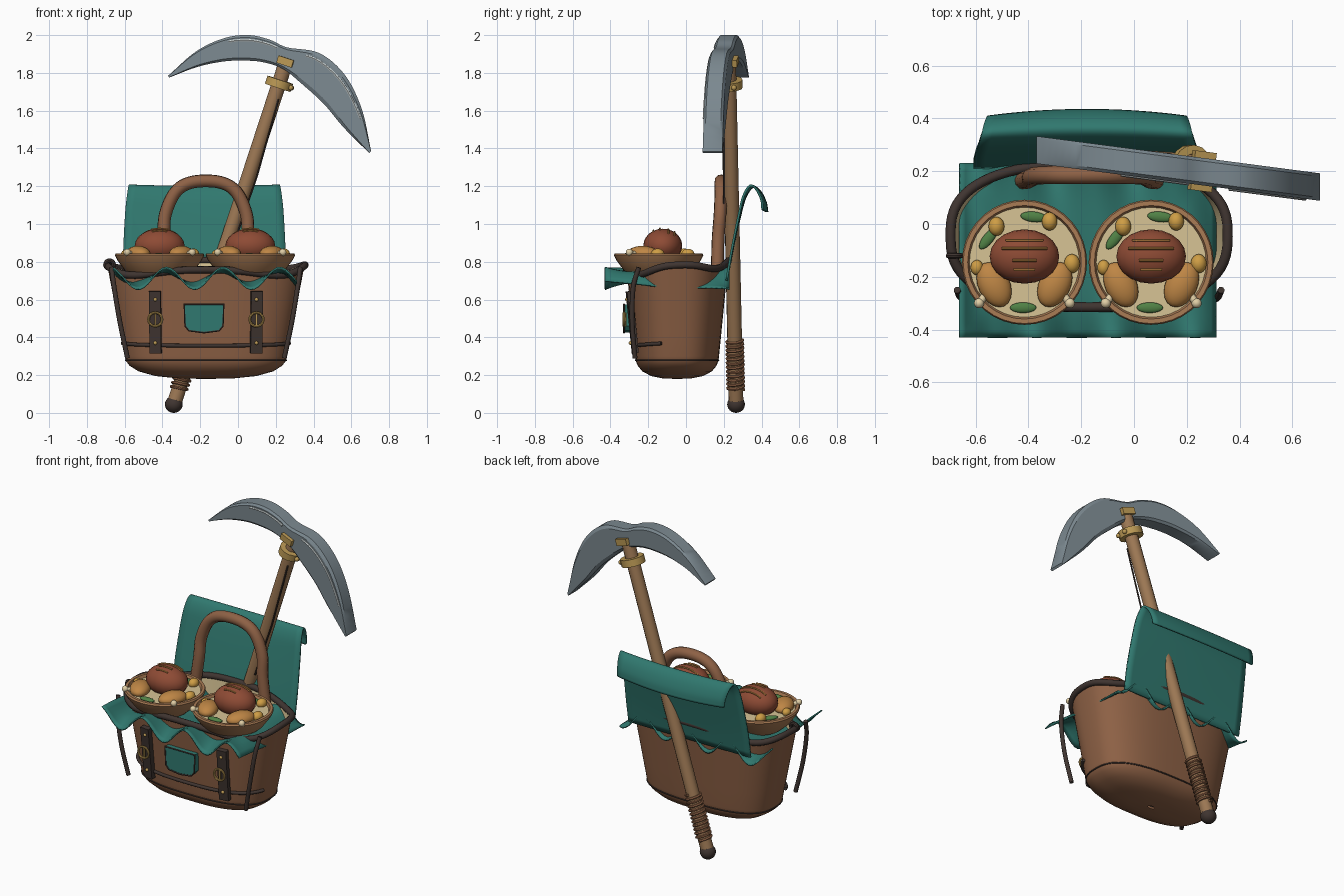
import bpy, bmesh, math
from mathutils import Vector

if "Cube" in bpy.data.objects:
    bpy.data.objects.remove(bpy.data.objects["Cube"])

CX, N = -0.17, 2.7
mats = {}
LEATHER, DARK, TEAL = (.27, .12, .06), (.05, .035, .03), (.03, .19, .16)
WOOD, BRASS, STEEL = (.34, .19, .09), (.50, .32, .09), (.20, .25, .28)
TAN, BOWL, MEAT = (.68, .55, .30), (.40, .20, .09), (.27, .07, .035)
ROAST, YELLOW, GREEN = (.52, .24, .06), (.62, .34, .06), (.08, .22, .06)
PALE, BONE = (.60, .65, .65), (.75, .62, .38)


def finish(o, name, col, angle=40):
    o.name = name
    if col not in mats:
        mats[col] = bpy.data.materials.new("colour_%d" % len(mats))
        mats[col].diffuse_color = (*col, 1)
    o.data.materials.clear()
    o.data.materials.append(mats[col])
    bpy.ops.object.select_all(action='DESELECT')
    o.select_set(True)
    bpy.context.view_layer.objects.active = o
    if angle:
        bpy.ops.object.shade_smooth_by_angle(angle=math.radians(angle))
    return o


def loft(name, rows, col, closed=False, caps=False, thick=0, angle=40):
    """Skin a list of point rows."""
    bm = bmesh.new()
    vs = [[bm.verts.new(p) for p in r] for r in rows]
    n = len(rows[0])
    for a, b in zip(vs, vs[1:]):
        for i in range(n if closed else n - 1):
            j = (i + 1) % n
            bm.faces.new((a[i], a[j], b[j], b[i]))
    if caps:
        bm.faces.new(vs[0])
        bm.faces.new(vs[-1])
    bmesh.ops.recalc_face_normals(bm, faces=bm.faces)
    me = bpy.data.meshes.new(name)
    bm.to_mesh(me)
    bm.free()
    o = bpy.data.objects.new(name, me)
    bpy.context.collection.objects.link(o)
    if thick:
        m = o.modifiers.new("thickness", 'SOLIDIFY')
        m.thickness, m.offset = thick, 0
    return finish(o, name, col, angle)


def spline(pts, k=6):
    """Catmull-Rom smoothing of a few points."""
    p = [Vector(q) for q in pts]
    p = [2 * p[0] - p[1]] + p + [2 * p[-1] - p[-2]]
    out = []
    for a, b, c, d in zip(p, p[1:], p[2:], p[3:]):
        for i in range(k):
            t = i / k
            out.append(.5 * (2 * b + (c - a) * t + (2 * a - 5 * b + 4 * c - d) * t * t
                             + (3 * b - a - 3 * c + d) * t ** 3))
    return out + [p[-2]]


def tube(name, pts, r, col, cyclic=False, res=3):
    cu = bpy.data.curves.new(name, 'CURVE')
    cu.dimensions, cu.bevel_depth, cu.bevel_resolution = '3D', r, res
    cu.use_fill_caps = True
    s = cu.splines.new('POLY')
    s.points.add(len(pts) - 1)
    for q, p in zip(s.points, pts):
        q.co = (*p, 1)
    s.use_cyclic_u = cyclic
    o = bpy.data.objects.new(name, cu)
    bpy.context.collection.objects.link(o)
    bpy.ops.object.select_all(action='DESELECT')
    o.select_set(True)
    bpy.context.view_layer.objects.active = o
    bpy.ops.object.convert(target='MESH')
    return finish(bpy.context.object, name, col, 50)


def ball(name, loc, size, col, rot=(0, 0, 0)):
    bpy.ops.mesh.primitive_uv_sphere_add(segments=20, ring_count=12, location=loc, rotation=rot)
    bpy.context.object.scale = size
    return finish(bpy.context.object, name, col)


def box(name, loc, size, col, rot=(0, 0, 0)):
    bpy.ops.mesh.primitive_cube_add(size=1, location=loc, rotation=rot)
    o = bpy.context.object
    o.scale = size
    return finish(o, name, col, 30)


def ring(name, loc, r, t, col, rot=(0, 0, 0)):
    bpy.ops.mesh.primitive_torus_add(major_radius=r, minor_radius=t, major_segments=24,
                                     minor_segments=8, location=loc, rotation=rot)
    return finish(bpy.context.object, name, col)


def rim_z(a):
    return .765 + .025 * math.sin(a) + .018 * math.cos(4 * a)


def basket_pt(a, z, s=1):
    """Point on the tapered rounded-box basket wall."""
    t = (z - .3) / .47
    c, n = math.cos(a), math.sin(a)
    f = lambda v: math.copysign(abs(v) ** (2 / N), v)
    return (CX + s * (.43 + .09 * t) * f(c), -.047 + s * (.222 + .046 * t) * f(n), z)


ANG = [2 * math.pi * i / 72 for i in range(72)]

# basket: rounded bottom, tapered wall, tan lining and dark wavy rim
rows = [[(*basket_pt(a, .3, s)[:2], z) for a in ANG]
        for z, s in ((.18, .05), (.183, .35), (.195, .62), (.22, .83), (.25, .94), (.275, .985))]
rows += [[basket_pt(a, .3 + (rim_z(a) - .3) * t) for a in ANG] for t in (0, .25, .5, .75, 1)]
loft("basket_body", rows, LEATHER, closed=True)
loft("basket_lining", [[basket_pt(a, rim_z(a) - d, .97) for a in ANG] for d in (0, .1, .3)],
     TAN, closed=True)
tube("basket_rim", [basket_pt(a, rim_z(a), 1.005) for a in ANG], .019, DARK, True)
tube("bottom_seam", [basket_pt(a, .278, 1.0) for a in ANG], .004, DARK, True, 1)
ring("rim_loop", (-.68, -.12, .785), .022, .011, DARK, (math.pi / 2, 0, 0))

# front cord and the two hanging corner cords
tube("front_cord", [basket_pt(math.pi * (1.08 + .84 * i / 30), .368 - .012 * math.sin(math.pi * i / 30), 1.02)
                    for i in range(31)], .01, DARK)
for s in (-1, 1):
    tube("corner_cord", spline([(CX + s * x, y, z) for x, y, z in
         ((.50, -.25, .77), (.485, -.28, .66), (.455, -.285, .48), (.415, -.27, .29))]), .013, DARK)

# straps with buckles and studs
for s in (-1, 1):
    x = CX + s * .268
    box("front_strap", (x, -.285, .48), (.062, .03, .33), DARK, (.1, 0, s * .12))
    ring("buckle", (x, -.328, .495), .036, .007, BRASS, (math.pi / 2, 0, 0))
    box("buckle_pin", (x, -.322, .495), (.009, .012, .075), BRASS)
    for z in (.37, .60):
        ball("stud", (x, -.288 - .08 * (z - .3), z), (.01, .01, .01), BRASS)

# front pocket patch with rounded lower corners and dark piping
out = [(-.105, .575), (.105, .575), (.10, .46), (.08, .435), (0, .425), (-.08, .435), (-.10, .46)]
loft("pocket_patch", [[(CX - .01 + x, y, z) for x, z in out] for y in (-.285, -.328)],
     TEAL, closed=True, caps=True, angle=30)
tube("pocket_piping", [(CX - .01 + x, -.328, z) for x, z in out], .005, DARK, True, 1)

# rippled cloth under the bowls
rows = []
for j in range(25):
    y = -.43 + .66 * j / 24
    e = abs(y + .1) / .33
    row = []
    for i in range(49):
        x = -.66 + .97 * i / 48
        ex = abs(x - CX) / .485
        amp = .018 + .04 * max(e ** 3, ex ** 6)
        row.append((x, y, .712 + amp * math.sin(2 * math.pi * (x + .505 + .12 * y) / .3)
                    + .02 * e * (1 - e)))
    rows.append(row)
loft("cloth_liner", rows, TEAL, thick=.008, angle=60)

# raised back flap rolling over at the top
prof = spline([(.215, .70, .43), (.24, .85, .43), (.28, 1.05, .42), (.305, 1.15, .41),
               (.34, 1.203, .40), (.375, 1.18, .39), (.40, 1.125, .38), (.405, 1.075, .375)], 4)
rows = []
for k, (y, z, w) in enumerate(prof):
    t = k / (len(prof) - 1)
    rows.append([(CX - .008 + w * u, y + .025 * t * (1 - u * u), z - .012 * t * (1 - u * u))
                 for u in [i / 10 - 1 for i in range(21)]])
loft("back_flap", rows, TEAL, thick=.012, angle=50)

# arched carrying handle
tube("carry_handle", spline([(CX + x, y, z) for x, y, z in
     ((-.25, .165, .74), (-.225, .17, .92), (-.215, .18, 1.05), (-.16, .185, 1.17), (-.07, .185, 1.222),
      (.07, .185, 1.222), (.16, .185, 1.17), (.215, .18, 1.05), (.225, .17, .92), (.25, .165, .74))]),
     .034, LEATHER)

# bowls and their food
for bx in (-.415, .065):
    by = -.145
    pr = ((.02, .715), (.14, .715), (.185, .755), (.225, .81), (.237, .835), (.232, .845),
          (.215, .845), (.207, .825), (.195, .80))
    loft("bowl", [[(bx + r * math.cos(a), by + r * math.sin(a), z) for a in ANG[::2]] for r, z in pr],
         BOWL, closed=True, caps=True)
    bpy.ops.mesh.primitive_cylinder_add(vertices=36, radius=.209, depth=.02, location=(bx, by, .818))
    finish(bpy.context.object, "broth", TAN)
    ball("roast", (bx, by + .022, .885), (.132, .103, .09), MEAT)
    for dy, w in ((-.05, .04), (-.015, .045), (.03, .085), (.062, .07)):
        pts = []
        for i in range(9):
            x = w * (i / 4 - 1)
            pts.append((bx + x, by + .022 + dy,
                        .887 + .09 * math.sqrt(1 - (x / .132) ** 2 - (dy / .103) ** 2)))
        tube("roast_score", pts, .005, ROAST, res=1)
    for s in (-1, 1):
        ball("drumstick", (bx + s * .115, by - .085, .842), (.06, .09, .042), ROAST, (0, 0, -s * .45))
        tube("drumstick_bone", [(bx + s * .14, by - .11, .84), (bx + s * .17, by - .155, .848)], .014, BONE)
        ball("bone_end", (bx + s * .172, by - .155, .85), (.019, .019, .019), BONE)
    for dx, dy, r in ((-.106, .136, .03), (.095, .155, .029), (.18, -.005, .03), (-.18, -.02, .024)):
        ball("small_potato", (bx + dx, by + dy, .84), (r, r * 1.2, r), YELLOW)
    for dx, dy, a in ((-.137, .09, .9), (.035, .172, -.1), (-.005, -.172, 0)):
        ball("herb_leaf", (bx + dx, by + dy, .834), (.05, .02, .012), GREEN, (0, 0, a))

# pickaxe shaft, pommel and wrapped grip
A, B = Vector((-.34, .265, .045)), Vector((.262, .225, 1.88))
axis = (B - A).normalized()
rot = axis.to_track_quat('Z', 'Y')
tube("pick_shaft", [A, A.lerp(B, .5), B], .039, WOOD, res=5)
ball("shaft_pommel", A, (.047, .047, .045), DARK)
wrap = []
for i in range(12 * 16 + 1):
    a = i * math.pi / 8
    wrap.append(A + axis * (.08 + .28 * i / 192) + rot @ Vector((.043 * math.cos(a), .043 * math.sin(a), 0)))
tube("grip_wrap", wrap, .008, LEATHER, res=1)
tube("shaft_cord", [(-.02, .20, .90), (.10, .20, 1.25), (.215, .195, 1.66)], .005, DARK, res=1)

# brass collar and wedge
cp = A.lerp(B, .925)
tube("brass_collar", [cp - axis * .022, cp + axis * .022], .072, BRASS, res=5)
for s in (-1, 1):
    ball("collar_rivet", cp + rot @ Vector((s * .03, -.068, 0)), (.014, .014, .014), BRASS)
box("brass_wedge", (.258, .20, 1.86), (.085, .15, .04), BRASS, (0, .31, -.13))


def head_y(x):
    return .21 - .131 * (x - .17)


# pickaxe head: swept blade between an upper and a lower edge
upper = spline([(-.37, 1.785, 0), (-.22, 1.915, 0), (-.07, 1.985, 0), (.06, 2.0, 0), (.17, 1.975, 0), (.26, 1.935, 0),
                (.43, 1.905, 0), (.565, 1.79, 0), (.655, 1.61, 0), (.705, 1.385, 0)])
lower = spline([(-.365, 1.775, 0), (-.22, 1.83, 0), (-.08, 1.86, 0), (.04, 1.865, 0), (.14, 1.855, 0), (.24, 1.82, 0),
                (.34, 1.74, 0), (.455, 1.635, 0), (.56, 1.51, 0), (.695, 1.375, 0)])
rows = []
for u, l in zip(upper, lower):
    p = lambda t, d: (u.x + (l.x - u.x) * t, head_y(u.x + (l.x - u.x) * t) + d, u.y + (l.y - u.y) * t)
    rows.append([p(0, -.04), p(0, .04), p(.1, .052), p(.9, .052), p(1, .04), p(1, -.04), p(.9, -.052), p(.1, -.052)])
loft("pick_head", rows, STEEL, closed=True, caps=True, angle=30)

# pale worn edges on the front of the head
for i0, i1 in ((13, 28), (34, 50)):
    pts = []
    for u, l in list(zip(upper, lower))[i0:i1]:
        q = u.lerp(l, .2)
        pts.append((q.x, head_y(q.x) - .052, q.y))
    tube("worn_edge", pts, .007, PALE, res=1)

for m in bpy.data.materials:
    if m.users and not m.is_grease_pencil:
        m.use_nodes = True
        m.node_tree.nodes["Principled BSDF"].inputs["Base Color"].default_value = m.diffuse_color
